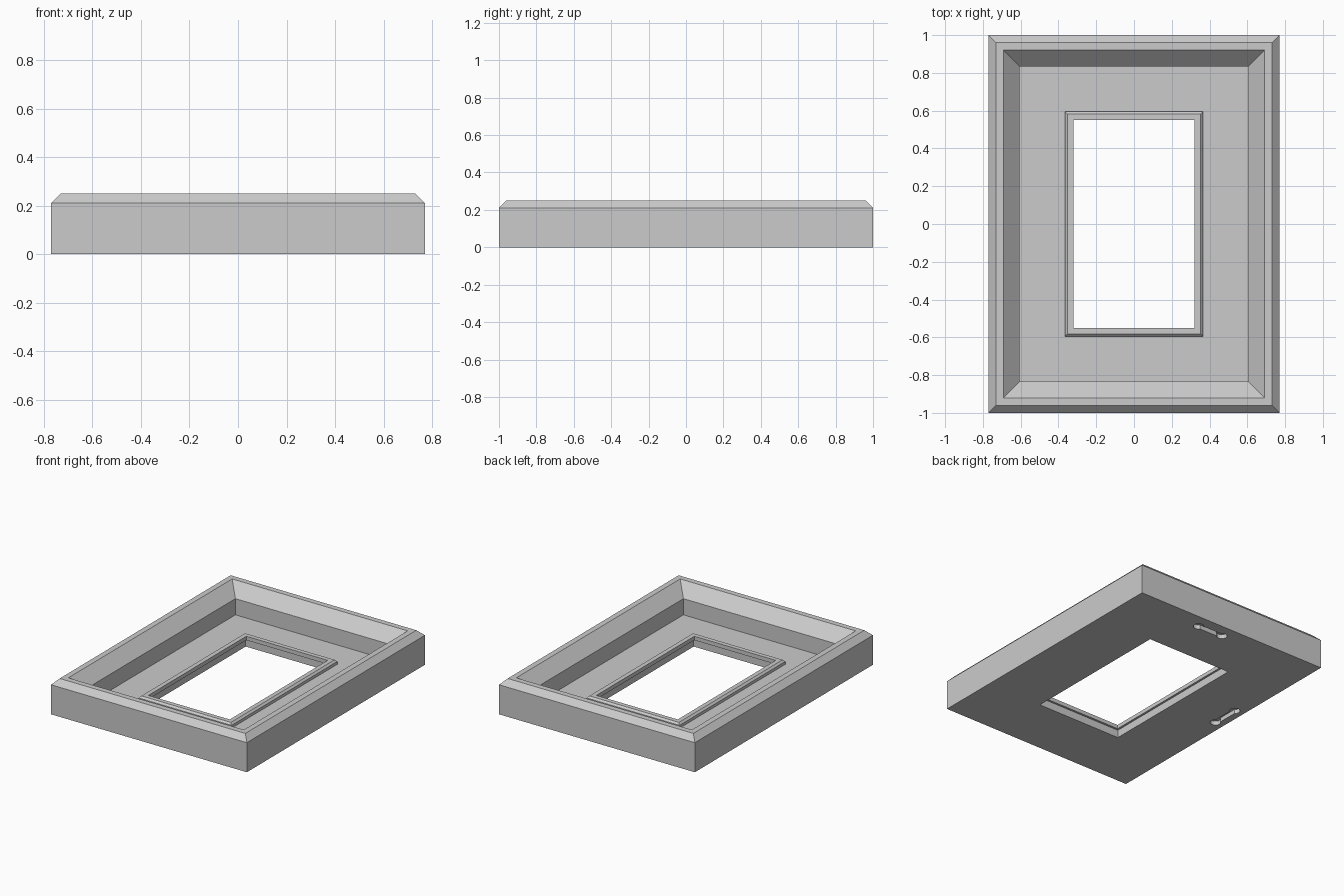
import bpy, bmesh, math

cube = bpy.data.objects.get("Cube")
if cube:
    bpy.data.objects.remove(cube, do_unlink=True)

HALF_X, HALF_Y = 0.77, 1.0

grey = bpy.data.materials.new("plain grey")
grey.use_nodes = True
grey.diffuse_color = (0.6, 0.6, 0.6, 1)
grey.node_tree.nodes["Principled BSDF"].inputs["Base Color"].default_value = (0.6, 0.6, 0.6, 1)


def make_object(name, bm):
    bmesh.ops.recalc_face_normals(bm, faces=bm.faces)
    mesh = bpy.data.meshes.new(name)
    bm.to_mesh(mesh)
    bm.free()
    mesh.materials.append(grey)
    obj = bpy.data.objects.new(name, mesh)
    bpy.context.collection.objects.link(obj)
    return obj


def mitred_ring(name, profile):
    """Sweep a closed (inset, height) profile around the rectangle."""
    bm = bmesh.new()
    loops = []
    for inset, z in profile:
        x, y = HALF_X - inset, HALF_Y - inset
        loops.append([bm.verts.new((sx * x, sy * y, z))
                      for sx, sy in ((-1, -1), (1, -1), (1, 1), (-1, 1))])
    for a, b in zip(loops, loops[1:] + loops[:1]):
        for i in range(4):
            j = (i + 1) % 4
            bm.faces.new((a[i], a[j], b[j], b[i]))
    return make_object(name, bm)


def slot_cutter(name, cx, cy, along_y, depth=0.03):
    """Slot outline with a round bulb at each end, extruded upward."""
    radius, half_bar, reach = 0.035, 0.02, 0.1
    start = math.asin(half_bar / radius)
    steps = 12
    bm = bmesh.new()
    verts = []
    for side in (1, -1):
        for i in range(steps + 1):
            a = math.pi - start - i * 2 * (math.pi - start) / steps
            u = side * (reach + radius * math.cos(a))
            v = side * radius * math.sin(a)
            x, y = (v, u) if along_y else (u, v)
            verts.append(bm.verts.new((cx + x, cy + y, -0.02)))
    face = bm.faces.new(verts)
    top = bmesh.ops.extrude_face_region(bm, geom=[face])
    moved = [g for g in top["geom"] if isinstance(g, bmesh.types.BMVert)]
    bmesh.ops.translate(bm, verts=moved, vec=(0, 0, depth + 0.02))
    obj = make_object(name, bm)
    obj.hide_render = True
    return obj


# Outer moulding, recessed panel, raised window rim and rear glazing rebate
frame = mitred_ring("picture_frame", [
    (0, 0), (0, 0.21), (0.04, 0.25), (0.08, 0.25),
    (0.165, 0.165), (0.165, 0.05),
    (0.405, 0.05), (0.405, 0.07), (0.418, 0.083),
    (0.45, 0.083), (0.45, 0.055), (0.435, 0.055), (0.435, 0)])

# Hanging slots in the back, one for each orientation
for name, cx, cy, along_y in (("top_slot_cutter", 0.1, 0.9, False),
                              ("side_slot_cutter", -0.7, 0.1, True)):
    cutter = slot_cutter(name, cx, cy, along_y)
    mod = frame.modifiers.new(name, "BOOLEAN")
    mod.operation = "DIFFERENCE"
    mod.solver = "EXACT"
    mod.object = cutter
    bpy.context.view_layer.objects.active = frame
    bpy.ops.object.modifier_apply(modifier=mod.name)
    bpy.data.objects.remove(cutter, do_unlink=True)
